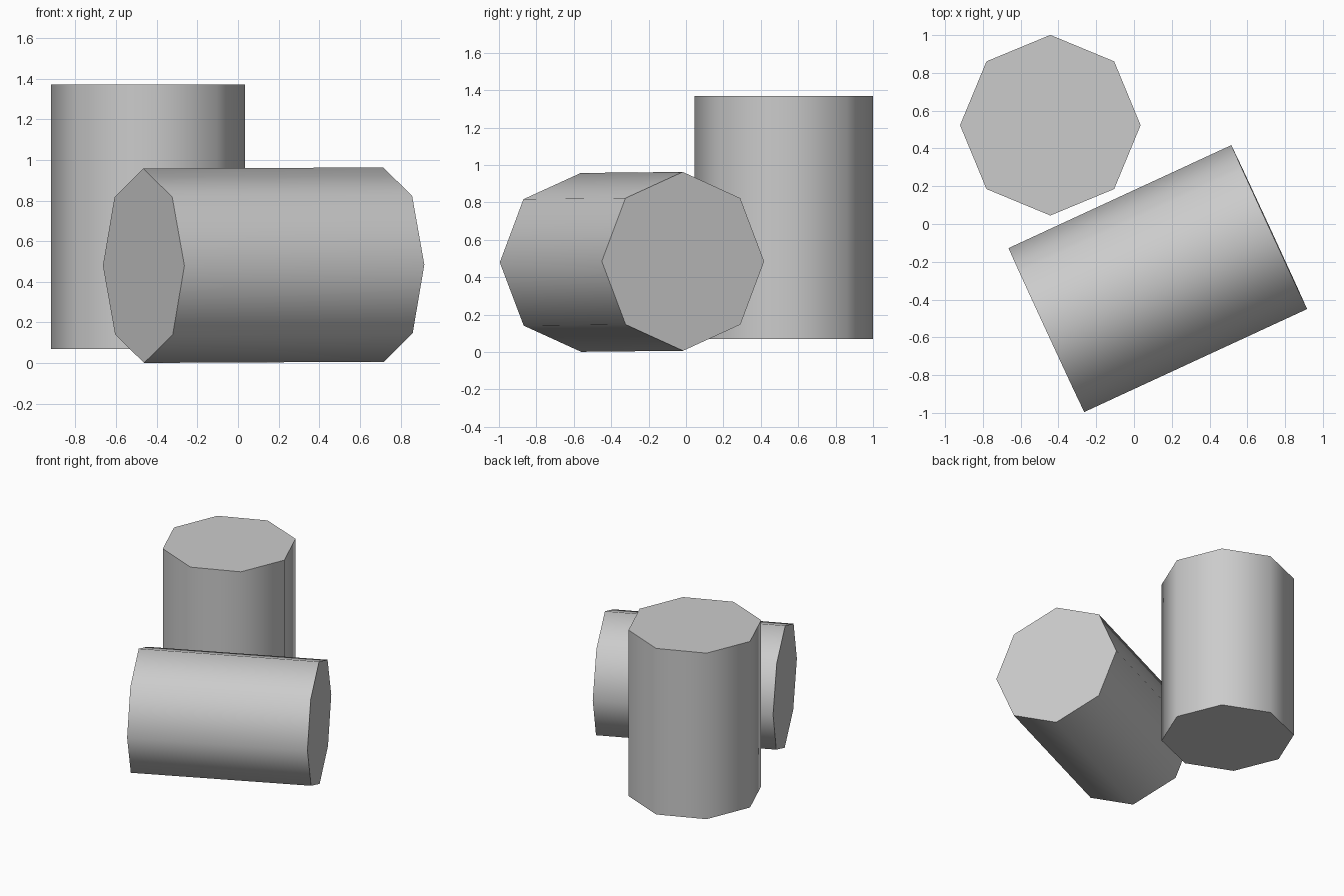
import bpy
import math

cube = bpy.data.objects.get("Cube")
if cube:
    bpy.data.objects.remove(cube, do_unlink=True)

RADIUS = 0.478
LENGTH = 1.3

# One plain grey for both drums
grey = bpy.data.materials.new("light_grey")
grey.use_nodes = True
colour = (0.6, 0.6, 0.6, 1)
grey.diffuse_color = colour
grey.node_tree.nodes["Principled BSDF"].inputs["Base Color"].default_value = colour


def drum(name, centre, rotation):
    """Eight-sided drum with smooth sides and crisp flat ends."""
    bpy.ops.mesh.primitive_cylinder_add(
        vertices=8, radius=RADIUS, depth=LENGTH, location=centre, rotation=rotation)
    obj = bpy.context.object
    obj.name = name
    obj.data.materials.append(grey)
    bpy.ops.object.shade_smooth_by_angle(angle=math.radians(60))
    return obj


# Standing drum at the back right
drum("upright_drum", (-0.443, 0.523, 0.72), (0, 0, 0))

# Lying drum at the front, turned about z and tipped a hair upwards
drum("lying_drum", (0.126, -0.289, 0.482),
     (0, math.radians(89.75), math.radians(24.8)))
